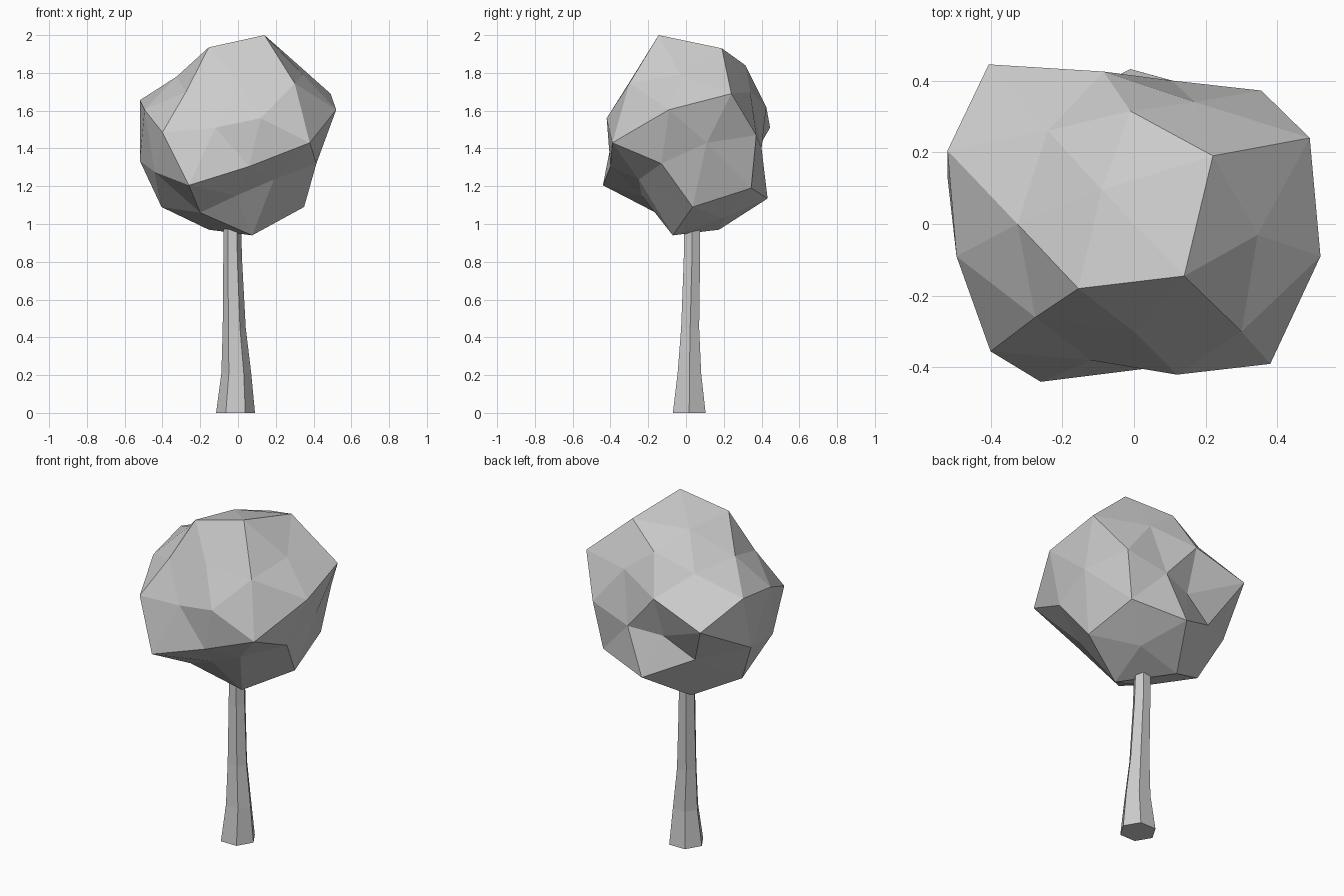
import bpy, bmesh, math
from mathutils import Vector

CENTRE = Vector((0, 0, 1.45))


def finish(bm, name):
    bmesh.ops.recalc_face_normals(bm, faces=bm.faces)
    me = bpy.data.meshes.new(name)
    bm.to_mesh(me)
    bm.free()
    ob = bpy.data.objects.new(name, me)
    bpy.context.collection.objects.link(ob)
    return ob


# Trunk: hexagonal rings lofted upwards (x, y, z, half width, half depth)
rings = [(-.013, .017, 0, .103, .1), (-.009, .018, .21, .079, .072),
         (-.02, .022, .45, .061, .055), (-.028, .031, .8, .05, .05),
         (-.03, .033, 1.0, .046, .048)]
bm = bmesh.new()
loops = [[bm.verts.new((x + rx * math.cos(i * math.pi / 3),
                        y + ry * math.sin(i * math.pi / 3), z)) for i in range(6)]
         for x, y, z, rx, ry in rings]
for lo, hi in zip(loops, loops[1:]):
    for i in range(6):
        j = (i + 1) % 6
        bm.faces.new((lo[i], lo[j], hi[j], hi[i]))
bm.faces.new(loops[0])
bm.faces.new(loops[-1])
finish(bm, "trunk")

# Crown: faceted ball, corners grouped by height
corners = [
    # cap
    (.14, -.145, 2.0), (-.155, -.18, 1.935), (.22, .19, 1.93), (-.01, .315, 1.84),
    (-.325, 0, 1.78), (-.09, .095, 1.91), (.345, -.03, 1.79), (.3, -.3, 1.745),
    (0, -.3, 1.75), (-.275, -.26, 1.7), (-.24, .26, 1.75), (.17, .34, 1.7),
    # upper belt
    (.49, .24, 1.69), (.52, -.09, 1.605), (.12, -.42, 1.56), (-.12, -.38, 1.51),
    (-.4, -.355, 1.485), (-.495, -.09, 1.605), (-.52, .205, 1.655),
    (-.405, .445, 1.51), (-.085, .425, 1.62), (.355, .372, 1.47),
    # lower belt
    (.38, -.39, 1.43), (.44, .11, 1.43), (.105, .4, 1.4), (-.09, .34, 1.37),
    (-.27, .3, 1.26), (-.52, .13, 1.335), (-.44, -.19, 1.275), (-.26, -.44, 1.205),
    (.06, -.4, 1.305), (.415, -.13, 1.32), (.19, -.25, 1.235),
    # underside
    (.305, .345, 1.19), (-.01, .432, 1.135), (-.405, .05, 1.09), (-.01, -.235, 1.15),
    (.35, .035, 1.09), (-.2, -.16, 1.06), (.12, .2, 1.03), (-.155, .175, .97),
    (.075, -.07, .94)]
# Wrap the corner directions on a unit ball, then pull each out to its place
bm = bmesh.new()
place = {}
for c in corners:
    v = bm.verts.new((Vector(c) - CENTRE).normalized())
    place[v] = Vector(c)
bmesh.ops.convex_hull(bm, input=list(bm.verts))
for v, p in place.items():
    v.co = p
finish(bm, "crown")
